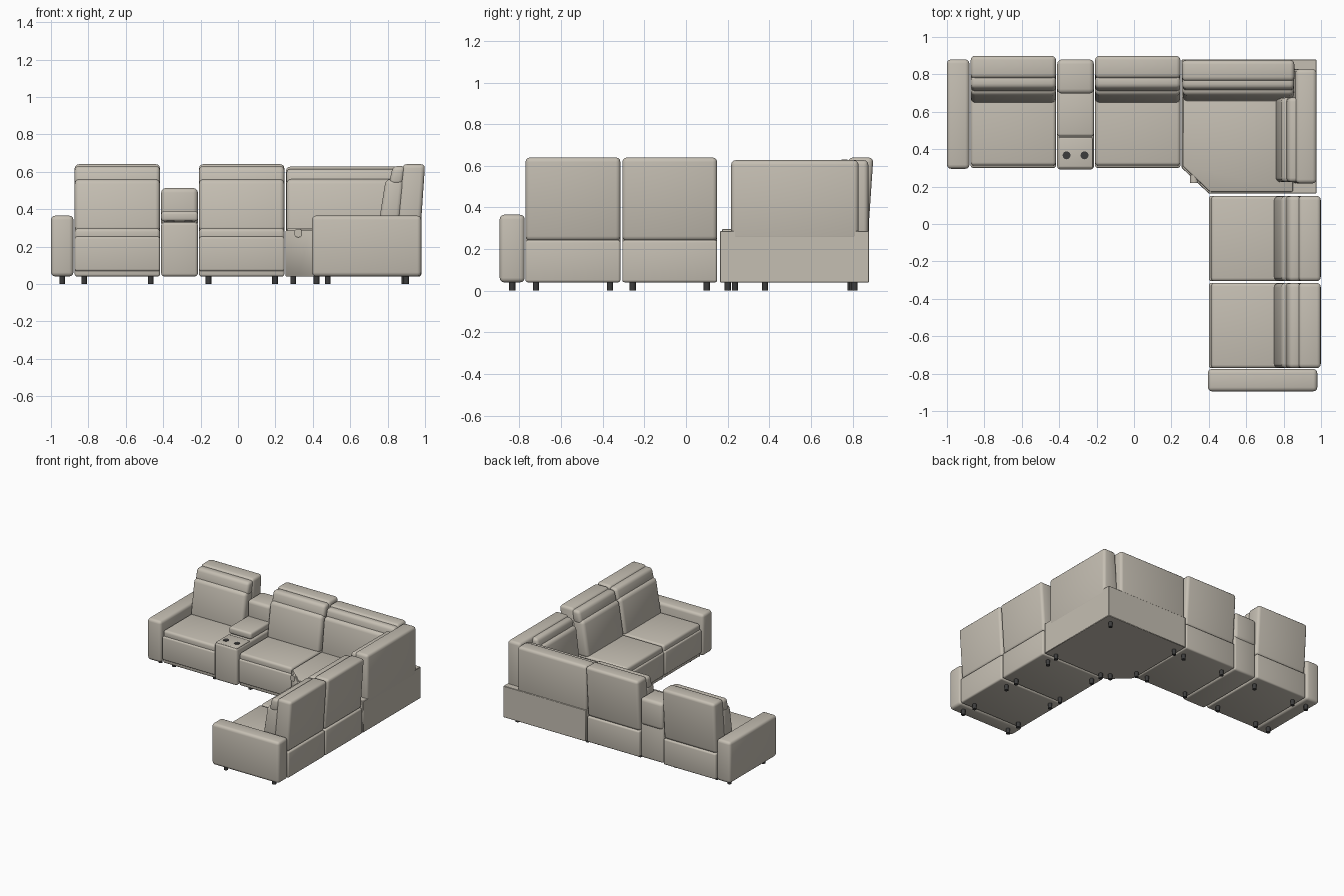
import bpy, bmesh, math
from mathutils import Matrix, Vector

if "Cube" in bpy.data.objects:
    bpy.data.objects.remove(bpy.data.objects["Cube"])


def material(name, rgb):
    m = bpy.data.materials.new(name)
    m.diffuse_color = (*rgb, 1)
    m.use_nodes = True
    m.node_tree.nodes["Principled BSDF"].inputs["Base Color"].default_value = m.diffuse_color
    return m


FABRIC = material("warm_grey_fabric", (0.56, 0.52, 0.45))
DARK = material("dark_grey", (0.045, 0.045, 0.045))


def finish(name, bm, mat, place):
    bmesh.ops.recalc_face_normals(bm, faces=bm.faces)
    bm.transform(place)
    me = bpy.data.meshes.new(name)
    bm.to_mesh(me)
    bm.free()
    me.materials.append(mat)
    ob = bpy.data.objects.new(name, me)
    bpy.context.collection.objects.link(ob)
    return ob


def prism(name, points, vec, place, round_=0.015, segs=3):
    """Extrude a closed 3D polygon along vec and round its edges."""
    bm = bmesh.new()
    face = bm.faces.new([bm.verts.new(p) for p in points])
    ext = bmesh.ops.extrude_face_region(bm, geom=[face])["geom"]
    bmesh.ops.translate(bm, vec=vec, verts=[v for v in ext if isinstance(v, bmesh.types.BMVert)])
    bmesh.ops.recalc_face_normals(bm, faces=bm.faces)
    if round_:
        bmesh.ops.bevel(bm, geom=bm.edges[:], offset=round_, segments=segs,
                        profile=0.5, affect='EDGES', clamp_overlap=True)
    return finish(name, bm, FABRIC, place)


def slab(name, profile, half, place, round_=0.015):
    """Side profile of (depth, height) points, extruded across the width."""
    return prism(name, [(-half, d, z) for d, z in profile], Vector((2 * half, 0, 0)), place, round_)


def box(name, half, d0, d1, z0, z1, place, round_=0.015):
    return slab(name, [(d0, z0), (d1, z0), (d1, z1), (d0, z1)], half, place, round_)


def rod(name, loc, r, depth, mat, place=Matrix(), rot=Matrix(), segs=16):
    bm = bmesh.new()
    bmesh.ops.create_cone(bm, cap_ends=True, segments=segs, radius1=r, radius2=r, depth=depth)
    bm.transform(Matrix.Translation(loc) @ rot)
    return finish(name, bm, mat, place)


# Back row faces -y; side row faces -x
def back_row(c):
    return Matrix.Translation((c, 0, 0))


def side_row(c):
    return Matrix.Translation((0.1, c, 0)) @ Matrix.Rotation(-math.pi / 2, 4, 'Z')


def leg(u, d, place=Matrix()):
    rod("leg", (u, d, 0.024), 0.015, 0.048, DARK, place)


def seat(place):
    h = 0.228
    box("seat_base", h, 0.312, 0.88, 0.04, 0.243, place, 0.012)
    box("footrest_panel", h, 0.30, 0.335, 0.068, 0.253, place, 0.012)
    box("seat_cushion", h, 0.312, 0.77, 0.225, 0.297, place, 0.018)
    slab("back_shell", [(0.745, 0.24), (0.873, 0.24), (0.90, 0.64), (0.78, 0.64)], h, place, 0.022)
    slab("back_cushion", [(0.645, 0.28), (0.76, 0.28), (0.79, 0.56), (0.69, 0.56)], h, place, 0.025)
    slab("headrest", [(0.705, 0.53), (0.78, 0.53), (0.795, 0.63), (0.728, 0.63)], h, place, 0.022)
    for u in (-0.178, 0.178):
        for d in (0.38, 0.79):
            leg(u, d, place)


for p in (back_row(-0.645), back_row(0.02), side_row(-0.078), side_row(-0.543)):
    seat(p)

# Arms at the two open ends
for p in (back_row(-0.94), side_row(-0.835)):
    box("arm", 0.06, 0.295, 0.88, 0.04, 0.365, p, 0.022)
    for d in (0.38, 0.80):
        leg(-0.015 if d < 0 else 0, d, p)

# Console with cup holders, lid and rear pillar
p = back_row(-0.3125)
box("console_body", 0.098, 0.292, 0.87, 0.04, 0.33, p, 0.016)
box("console_cup_tray", 0.092, 0.302, 0.462, 0.31, 0.335, p, 0.006)
box("console_lid", 0.098, 0.468, 0.72, 0.335, 0.388, p, 0.015)
box("console_pillar", 0.098, 0.697, 0.88, 0.30, 0.513, p, 0.025)
for u in (-0.048, 0.048):
    rod("cup_holder", (u, 0.367, 0.335), 0.021, 0.006, DARK, p, segs=24)

# Corner unit: cut-corner base and seat pad
outline = [(0.255, 0.88), (0.255, 0.30), (0.40, 0.163), (0.975, 0.163), (0.975, 0.88)]
prism("corner_base", [(x, y, 0.04) for x, y in outline], Vector((0, 0, 0.247)), Matrix(), 0.003, 1)
pad = [(0.262, 0.76), (0.262, 0.308), (0.405, 0.172), (0.85, 0.172), (0.85, 0.76)]
prism("corner_seat_pad", [(x, y, 0.27) for x, y in pad], Vector((0, 0, 0.027)), Matrix(), 0.008, 2)
rod("corner_front_roll", (0.322, 0.30, 0.272), 0.023, 0.16, FABRIC,
    rot=Matrix.Rotation(math.pi / 2, 4, 'X'), segs=24)


# Corner backs: shell, cushion and headrest on each wall
def corner_back(shell_place, shell_half, cushion_place, cushion_half):
    slab("corner_back_shell", [(0.74, 0.24), (0.876, 0.24), (0.876, 0.627), (0.765, 0.627)],
         shell_half, shell_place, 0.022)
    slab("corner_back_cushion", [(0.655, 0.27), (0.76, 0.27), (0.79, 0.56), (0.69, 0.56)],
         cushion_half, cushion_place, 0.025)
    slab("corner_headrest", [(0.71, 0.53), (0.78, 0.53), (0.79, 0.615), (0.725, 0.615)],
         cushion_half, cushion_place, 0.022)


corner_back(back_row(0.557), 0.30, back_row(0.557), 0.298)
corner_back(side_row(0.523), 0.306, side_row(0.45), 0.226)
for x, y in ((0.295, 0.38), (0.295, 0.80), (0.42, 0.235), (0.48, 0.20), (0.90, 0.20), (0.90, 0.81)):
    leg(x, y)

# Smooth the rounded edges
for ob in bpy.context.collection.objects:
    ob.select_set(True)
    bpy.context.view_layer.objects.active = ob
bpy.ops.object.shade_smooth_by_angle(angle=math.radians(40))
